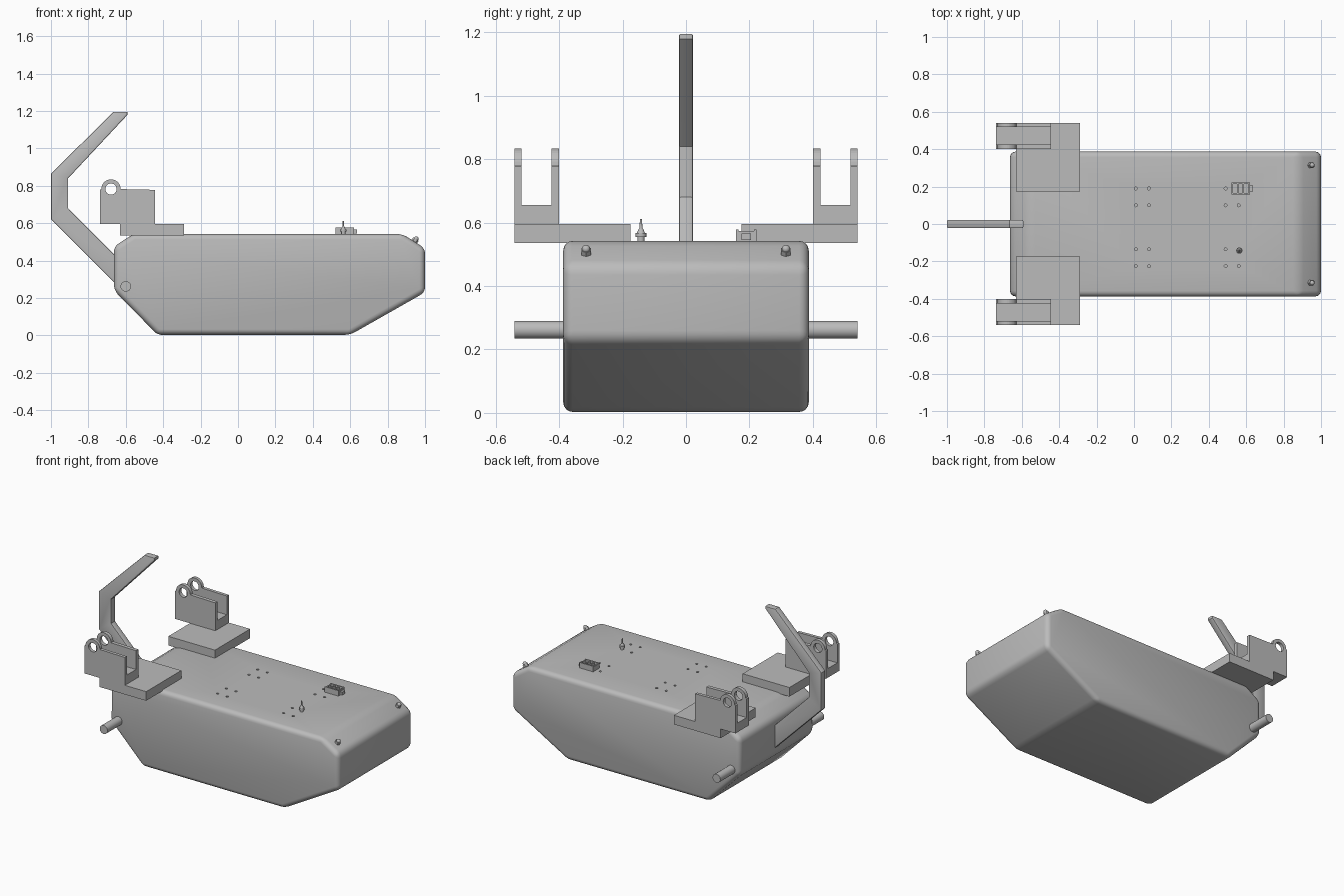
import bpy, bmesh, math
from mathutils import Matrix, Vector

cube = bpy.data.objects.get("Cube")
if cube:
    bpy.data.objects.remove(cube, do_unlink=True)

grey = bpy.data.materials.new("plain grey")
grey.use_nodes = True
COLOUR = (0.5, 0.5, 0.5, 1)
grey.diffuse_color = COLOUR
grey.node_tree.nodes["Principled BSDF"].inputs["Base Color"].default_value = COLOUR


def finish(name, bm, smooth=False):
    bmesh.ops.recalc_face_normals(bm, faces=bm.faces)
    mesh = bpy.data.meshes.new(name)
    bm.to_mesh(mesh)
    bm.free()
    mesh.materials.append(grey)
    obj = bpy.data.objects.new(name, mesh)
    bpy.context.collection.objects.link(obj)
    bpy.ops.object.select_all(action='DESELECT')
    obj.select_set(True)
    bpy.context.view_layer.objects.active = obj
    if smooth:
        bpy.ops.object.shade_smooth_by_angle(angle=math.radians(35))
    return obj


def add_prism(bm, profile, y0, y1):
    """Extrude an x-z outline along y."""
    face = bm.faces.new([bm.verts.new((x, y0, z)) for x, z in profile])
    out = bmesh.ops.extrude_face_region(bm, geom=[face])["geom"]
    verts = [v for v in out if isinstance(v, bmesh.types.BMVert)]
    bmesh.ops.translate(bm, verts=verts, vec=(0, y1 - y0, 0))


def add_box(bm, x, y, z):
    add_prism(bm, [(x[0], z[0]), (x[1], z[0]), (x[1], z[1]), (x[0], z[1])], *y)


def add_rod(bm, start, end, r1, r2=None, sides=24):
    a, b = Vector(start), Vector(end)
    turn = (b - a).to_track_quat('Z', 'Y').to_matrix().to_4x4()
    bmesh.ops.create_cone(bm, cap_ends=True, segments=sides, radius1=r1,
                          radius2=r1 if r2 is None else r2, depth=(b - a).length,
                          matrix=Matrix.Translation((a + b) / 2) @ turn)


def cut(obj, cutter):
    mod = obj.modifiers.new("cut", 'BOOLEAN')
    mod.operation, mod.solver, mod.object = 'DIFFERENCE', 'EXACT', cutter
    cutter.hide_render = True
    bpy.context.view_layer.objects.active = obj
    bpy.ops.object.modifier_apply(modifier=mod.name)
    bpy.data.objects.remove(cutter, do_unlink=True)


# Hull with softened edges
bm = bmesh.new()
add_prism(bm, [(-0.43, 0.003), (0.6, 0.003), (1, 0.23), (1, 0.465), (0.88, 0.542),
               (-0.56, 0.542), (-0.663, 0.475), (-0.663, 0.24)], -0.387, 0.387)
bmesh.ops.bevel(bm, geom=bm.edges[:], offset=0.03, segments=4, profile=0.5,
                affect='EDGES', clamp_overlap=True)
hull = finish("hull", bm)

# Mounting holes in the deck, in four groups
bm = bmesh.new()
for x in (0.01, 0.08, 0.49, 0.56):
    for y in (0.19, 0.1, -0.135, -0.225):
        add_rod(bm, (x, y, 0.5), (x, y, 0.6), 0.008, sides=12)
cut(hull, finish("hole_cutter", bm))
bpy.context.view_layer.objects.active = hull
hull.select_set(True)
bpy.ops.object.shade_smooth_by_angle(angle=math.radians(35))

# Bent tail arm
bm = bmesh.new()
add_prism(bm, [(-0.62, 0.24), (-1, 0.62), (-1, 0.865), (-0.665, 1.195), (-0.592, 1.195),
               (-0.592, 1.178), (-0.908, 0.84), (-0.908, 0.68), (-0.62, 0.39)], -0.022, 0.022)
rim = [e for e in bm.edges if abs(e.verts[0].co.y - e.verts[1].co.y) < 1e-4]
bmesh.ops.bevel(bm, geom=rim, offset=0.006, segments=2, affect='EDGES', profile=0.5)
finish("tail_arm", bm, True)


# Bracket on each side: foot plate, channel floor and two cheeks with a lug ring
def cheek_profile(cx=-0.679, cz=0.782, r=0.052):
    arc = [(cx + r * math.cos(t), cz + r * math.sin(t))
           for t in (math.pi * i / 16 for i in range(17))]
    return [(-0.738, 0.595), (-0.445, 0.595), (-0.445, 0.778)] + arc + [(-0.738, 0.778)]


for side, s in (("left", 1), ("right", -1)):
    bm = bmesh.new()
    add_box(bm, (-0.63, -0.29), sorted((s * 0.175, s * 0.54)), (0.535, 0.595))
    finish("foot_plate_" + side, bm)
    bm = bmesh.new()
    add_box(bm, (-0.738, -0.445), sorted((s * 0.424, s * 0.519)), (0.595, 0.655))
    finish("channel_floor_" + side, bm)
    for label, near, far in (("inner", 0.4, 0.424), ("outer", 0.519, 0.54)):
        bm = bmesh.new()
        add_prism(bm, cheek_profile(), s * near, s * far)
        cheek = finish(label + "_cheek_" + side, bm)
        bm = bmesh.new()
        add_rod(bm, (-0.679, s * 0.3, 0.782), (-0.679, s * 0.6, 0.782), 0.03)
        cut(cheek, finish("lug_cutter", bm))

    # Side peg
    bm = bmesh.new()
    add_rod(bm, (-0.6, s * 0.37, 0.262), (-0.6, s * 0.54, 0.262), 0.028)
    finish("side_peg_" + side, bm, True)

    # Nose lamp: stem, collar and dome
    bm = bmesh.new()
    base, aim = Vector((0.935, s * 0.315, 0.49)), Vector((0.55, 0, 0.83))
    add_rod(bm, base, base + aim * 0.022, 0.011, sides=16)
    add_rod(bm, base + aim * 0.01, base + aim * 0.03, 0.017, sides=6)
    bmesh.ops.create_uvsphere(bm, u_segments=16, v_segments=8, radius=0.013,
                              matrix=Matrix.Translation(base + aim * 0.032))
    finish("nose_lamp_" + side, bm, True)

# Deck antenna: stacked collars and a pointed tip
bm = bmesh.new()
for z0, z1, r1, r2 in ((0.535, 0.555, 0.011, 0.011), (0.555, 0.567, 0.017, 0.017),
                       (0.567, 0.582, 0.013, 0.006), (0.582, 0.612, 0.005, 0.003)):
    add_rod(bm, (0.563, -0.142, z0), (0.563, -0.142, z1), r1, r2, 16)
finish("deck_antenna", bm, True)

# Deck connector: open housing with ribs and a side latch
bm = bmesh.new()
add_box(bm, (0.52, 0.62), (0.158, 0.222), (0.54, 0.555))
for y in (0.158, 0.214):
    add_box(bm, (0.52, 0.62), (y, y + 0.008), (0.555, 0.578))
for x in (0.52, 0.55, 0.58, 0.612):
    add_box(bm, (x, x + 0.008), (0.166, 0.214), (0.555, 0.574))
add_box(bm, (0.62, 0.635), (0.175, 0.205), (0.545, 0.565))
finish("deck_connector", bm)
